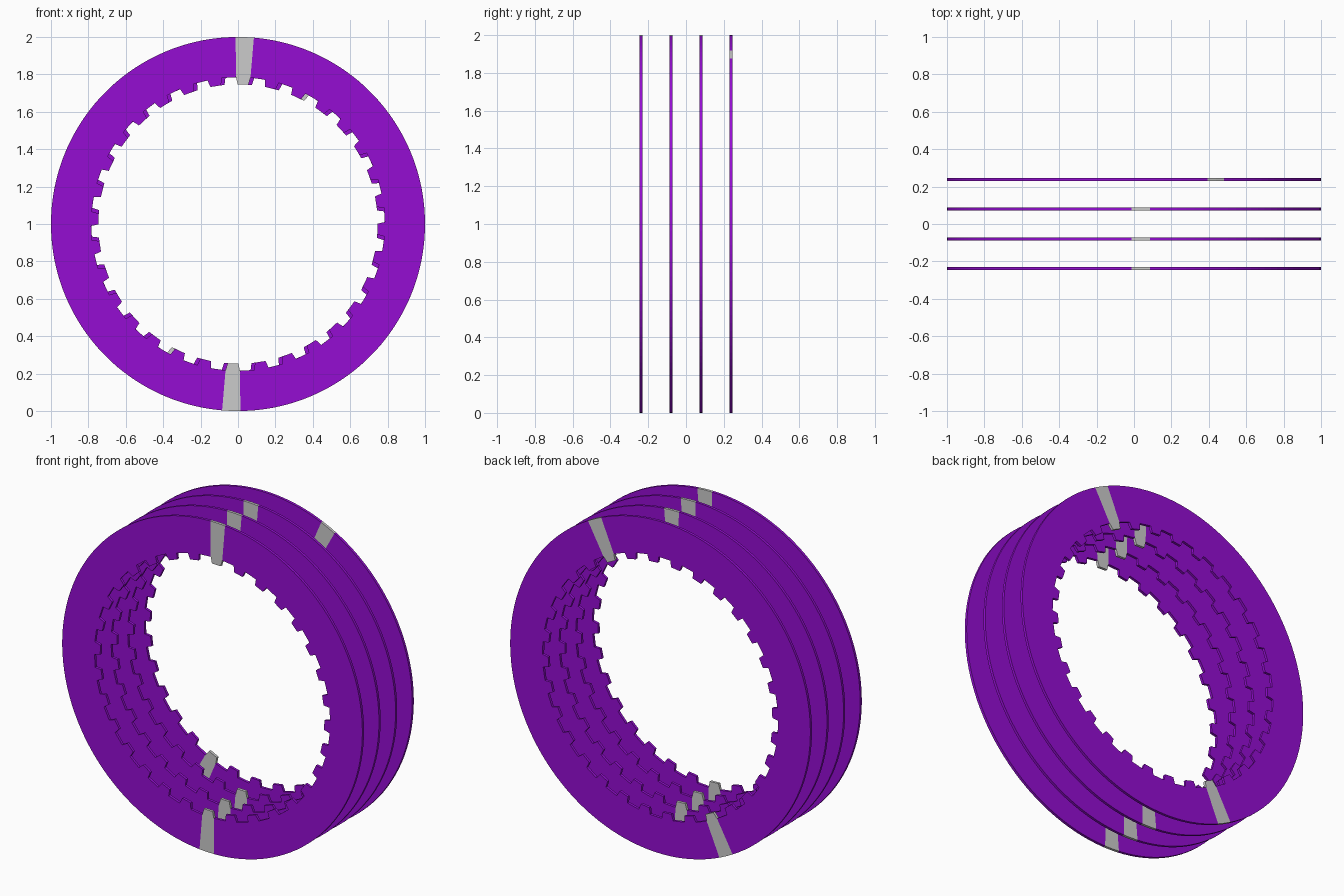
import bpy, bmesh
from math import sin, cos, radians

if "Cube" in bpy.data.objects:
    bpy.data.objects.remove(bpy.data.objects["Cube"])

TEETH = 32
STEP = 360 / TEETH / 2          # one tooth or one gap
R_OUT, R_ROOT, R_TIP = 1.0, 0.785, 0.747
THICK = 0.016
TAPER = 0.6                     # degrees taken off each side of a tooth tip

purple = bpy.data.materials.new("purple")
purple.diffuse_color = (0.30, 0.004, 0.65, 1)
purple.use_nodes = True
purple.node_tree.nodes["Principled BSDF"].inputs["Base Color"].default_value = purple.diffuse_color


def point(r, deg, y):
    # angle runs clockwise from the top, seen from the front
    a = radians(deg)
    return (r * sin(a), y, 1 + r * cos(a))


def ring_part(name, y, start, sectors, material=None):
    """Consecutive sectors; even ones carry a tooth, odd ones are gaps."""
    bm = bmesh.new()
    for i in sectors:
        a = start + i * STEP
        b = a + STEP
        inner = [(R_ROOT, b), (R_ROOT, a)]
        if i % 2 == 0:
            inner[1:1] = [(R_TIP, b - TAPER), (R_TIP, a + TAPER)]
        outline = [(R_OUT, a), (R_OUT, (a + b) / 2), (R_OUT, b)] + inner
        front = [bm.verts.new(point(r, t, y - THICK / 2)) for r, t in outline]
        back = [bm.verts.new(point(r, t, y + THICK / 2)) for r, t in outline]
        bm.faces.new(front)
        bm.faces.new(back[::-1])
        # rim and tooth walls, leaving the joints between sectors open
        n = len(outline)
        for k in range(n):
            if k in (2, n - 1):
                continue
            m = (k + 1) % n
            bm.faces.new((front[m], front[k], back[k], back[m]))
    bmesh.ops.remove_doubles(bm, verts=bm.verts, dist=1e-5)
    bmesh.ops.recalc_face_normals(bm, faces=bm.faces)
    me = bpy.data.meshes.new(name)
    bm.to_mesh(me)
    bm.free()
    ob = bpy.data.objects.new(name, me)
    bpy.context.collection.objects.link(ob)
    if material:
        me.materials.append(material)
    return ob


# four toothed discs, the rear one turned; each has two opposite grey markers
discs = [(-0.237, -0.75), (-0.079, -0.75), (0.079, -0.75), (0.237, 23.2)]
for d, (y, start) in enumerate(discs, 1):
    for half, label in ((0, "upper"), (TEETH, "lower")):
        ring_part(f"disc_{d}_{label}_marker", y, start, [half])
        ring_part(f"disc_{d}_{label}_band", y, start,
                  range(half + 1, half + TEETH), purple)
